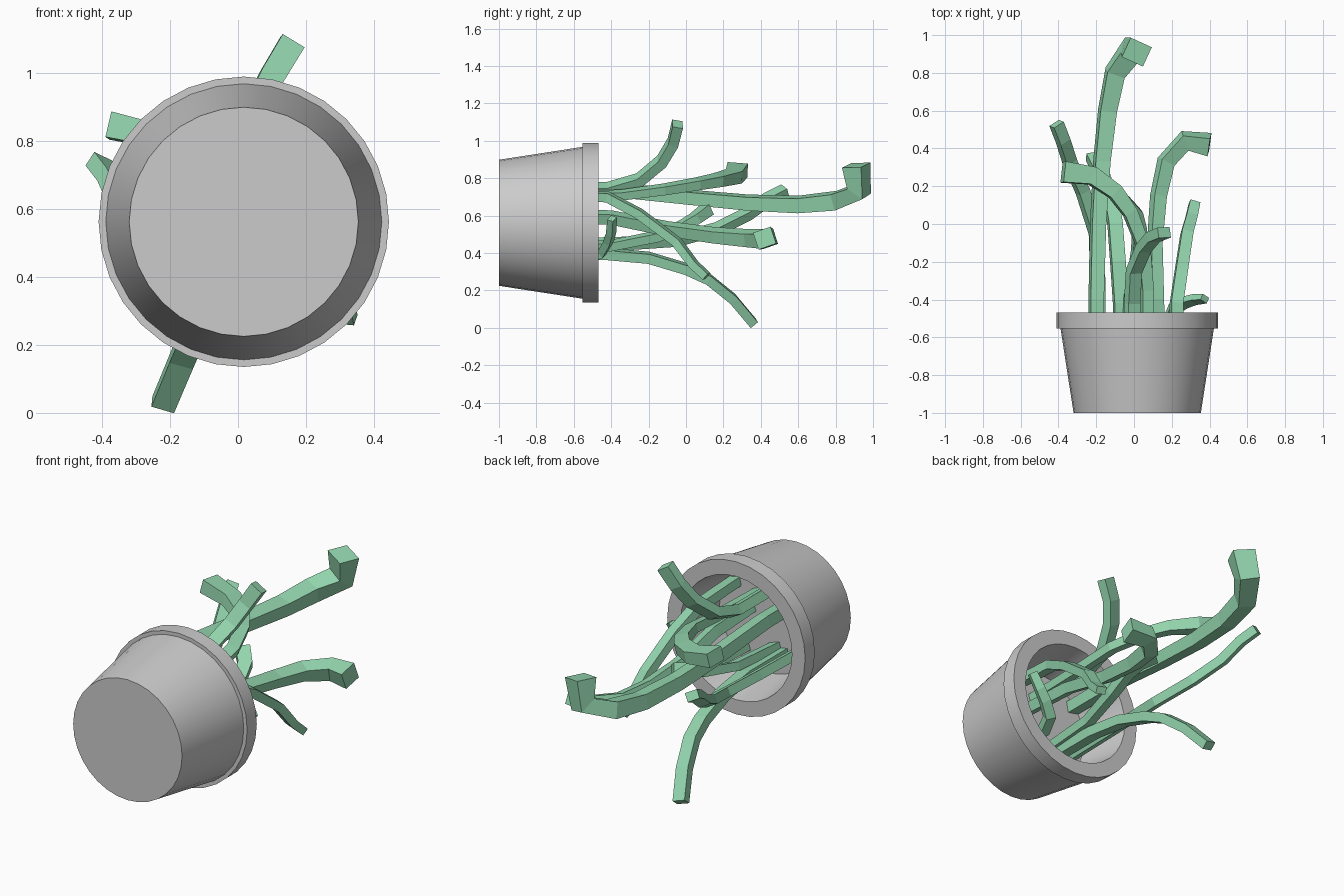
import bpy, bmesh, math
from mathutils import Vector, Matrix

if "Cube" in bpy.data.objects:
    bpy.data.objects.remove(bpy.data.objects["Cube"])

CX, CZ = 0.017, 0.562   # pot axis, running along y

green = bpy.data.materials.new("stem_green")
green.diffuse_color = (0.30, 0.68, 0.43, 1)
green.use_nodes = True
green.node_tree.nodes["Principled BSDF"].inputs["Base Color"].default_value = green.diffuse_color


def add_object(name, bm, mat=None):
    bmesh.ops.recalc_face_normals(bm, faces=bm.faces)
    me = bpy.data.meshes.new(name)
    bm.to_mesh(me)
    bm.free()
    if mat:
        me.materials.append(mat)
    ob = bpy.data.objects.new(name, me)
    bpy.context.collection.objects.link(ob)
    return ob


def lathe_y(name, profile, sides=32):
    """Spin (radius, y) points about the pot axis, closing both ends."""
    bm = bmesh.new()
    rings = []
    for r, y in profile:
        rings.append([bm.verts.new((CX + r * math.sin(2 * math.pi * i / sides), y,
                                    CZ + r * math.cos(2 * math.pi * i / sides)))
                      for i in range(sides)])
    for a, b in zip(rings, rings[1:]):
        for i in range(sides):
            j = (i + 1) % sides
            bm.faces.new((a[i], a[j], b[j], b[i]))
    bm.faces.new(rings[0])
    bm.faces.new(rings[-1])
    return add_object(name, bm)


def stem(name, pts, w0, w1, roll=0.0, flat=0.75):
    """Four-sided tube along pts, widening from w0 to w1 at the tip."""
    pts = [Vector(p) for p in pts]
    bm = bmesh.new()
    rings, side, prev = [], None, None
    n = len(pts)
    for k, p in enumerate(pts):
        d_in = (p - pts[k - 1]).normalized() if k else (pts[1] - p).normalized()
        d_out = (pts[k + 1] - p).normalized() if k < n - 1 else d_in
        t = (d_in + d_out).normalized()
        if side is None:
            side = Matrix.Rotation(roll, 3, t) @ Vector((1, 0, 0))
        else:
            side = prev.rotation_difference(t) @ side
        side = (side - t * side.dot(t)).normalized()
        up = t.cross(side)
        prev = t
        f = (k / (n - 1)) ** 2
        w = (w0 + (w1 - w0) * f) / 2
        rings.append([bm.verts.new(p + side * a * w + up * b * w * flat)
                      for a, b in ((1, 1), (-1, 1), (-1, -1), (1, -1))])
    for a, b in zip(rings, rings[1:]):
        for i in range(4):
            j = (i + 1) % 4
            bm.faces.new((a[i], a[j], b[j], b[i]))
    bm.faces.new(rings[0])
    bm.faces.new(rings[-1])
    return add_object(name, bm, green)


# Pot: outer wall, rim, inner wall and floor in one profile
pot = lathe_y("pot", [(0.337, -1.0), (0.406, -0.553), (0.427, -0.553), (0.427, -0.468),
                      (0.345, -0.468), (0.30, -0.75)])
bpy.context.view_layer.objects.active = pot
pot.select_set(True)
bpy.ops.object.shade_smooth_by_angle(angle=math.radians(30))

# Stems: all start on the pot floor and curl outward
F = -0.76
stem("stem_tall", [(-0.20, F, 0.74), (-0.20, -0.4, 0.74), (-0.19, 0.0, 0.70), (-0.17, 0.33, 0.67),
                   (-0.14, 0.6, 0.66), (-0.10, 0.80, 0.68), (-0.01, 0.925, 0.73), (0.015, 0.91, 0.87)],
     0.07, 0.125, 0.2, 0.9)
stem("stem_left", [(-0.19, F, 0.44), (-0.19, -0.35, 0.45), (-0.20, -0.05, 0.47), (-0.27, 0.17, 0.53),
                   (-0.34, 0.33, 0.61), (-0.375, 0.44, 0.69), (-0.41, 0.53, 0.735)], 0.065, 0.065, 0.5)
stem("stem_upper_left", [(0.07, F, 0.70), (0.07, -0.35, 0.71), (0.05, -0.12, 0.74), (-0.02, 0.06, 0.77),
                         (-0.10, 0.17, 0.79), (-0.22, 0.255, 0.81), (-0.375, 0.275, 0.845)],
     0.06, 0.11, 0.3, 0.7)
stem("stem_right", [(0.13, F, 0.60), (0.12, -0.4, 0.59), (0.11, -0.1, 0.53), (0.13, 0.15, 0.495),
                    (0.17, 0.33, 0.48), (0.27, 0.44, 0.475), (0.40, 0.42, 0.48)], 0.06, 0.10, 0.4, 0.95)
stem("stem_low_right", [(0.22, F, 0.72), (0.225, -0.42, 0.70), (0.25, -0.25, 0.61), (0.28, -0.05, 0.46),
                        (0.305, 0.04, 0.34), (0.32, 0.11, 0.275)], 0.065, 0.055, 0.2)
stem("stem_short", [(0.16, F, 0.37), (0.17, -0.55, 0.37), (0.21, -0.45, 0.40), (0.27, -0.415, 0.46),
                    (0.32, -0.40, 0.51), (0.375, -0.395, 0.585)], 0.06, 0.045, 0.3)
stem("stem_drooping", [(-0.07, F, 0.395), (-0.07, -0.42, 0.395), (-0.085, -0.2, 0.375), (-0.10, 0.0, 0.315),
                       (-0.12, 0.12, 0.26), (-0.165, 0.25, 0.155), (-0.22, 0.36, 0.024)],
     0.075, 0.07, 0.2, 0.7)
stem("stem_top", [(-0.01, F, 0.74), (-0.01, -0.42, 0.74), (0.0, -0.25, 0.79), (0.05, -0.13, 0.89),
                  (0.10, -0.07, 0.99), (0.16, -0.045, 1.09)], 0.07, 0.075, 0.5)
stem("stem_middle", [(-0.03, F, 0.42), (-0.02, -0.4, 0.44), (0.02, -0.15, 0.49), (0.03, -0.02, 0.545),
                     (0.01, 0.05, 0.585), (-0.05, 0.11, 0.63)], 0.06, 0.08, 0.3)
